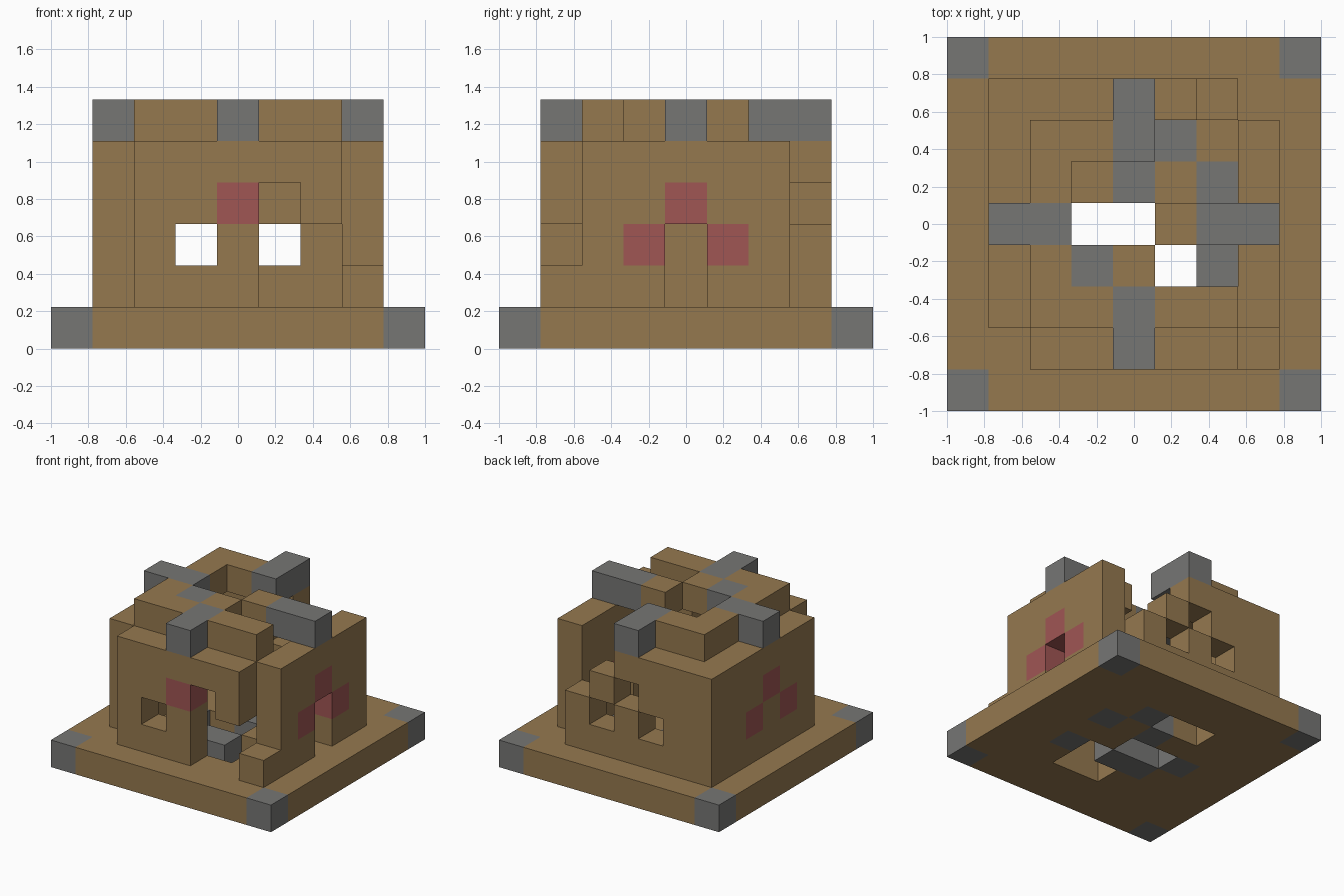
import bpy
import bmesh
from mathutils import Vector

old = bpy.data.objects.get("Cube")
if old:
    bpy.data.objects.remove(old, do_unlink=True)

CELLS = 9
SIZE = 2 / CELLS


def material(name, rgb):
    mat = bpy.data.materials.new(name)
    mat.use_nodes = True
    colour = (*rgb, 1)
    mat.diffuse_color = colour
    shader = next(n for n in mat.node_tree.nodes if n.type == "BSDF_PRINCIPLED")
    shader.inputs["Base Color"].default_value = colour
    return mat


KEYS = "bgr"
MATERIALS = [
    material("brown", (0.30, 0.19, 0.078)),
    material("grey", (0.18, 0.18, 0.175)),
    material("red", (0.35, 0.092, 0.088)),
]


def read_grid(rows, origin, across, up):
    """Turn rows of letters (top row first) into cells keyed by position."""
    cells = {}
    for v, row in enumerate(reversed(rows)):
        for u, key in enumerate(row):
            if key != ".":
                place = Vector(origin) + Vector(across) * u + Vector(up) * v
                cells[tuple(int(c) for c in place)] = KEYS.index(key)
    return cells


X, Y, Z = (1, 0, 0), (0, 1, 0), (0, 0, 1)

PARTS = {
    # Base slab with grey corners and floor openings
    "base_floor": read_grid([
        "gbbbbbbbg",
        "bbbbbbbbb",
        "bbb..gbbb",
        "bbbbgbgbb",
        "bbg..bbbb",
        "bbbgg.gbb",
        "bbbb..bbb",
        "bbbbbbbbb",
        "gbbbbbbbg"], (0, 0, 0), X, Y),
    # Four walls with window and door openings
    "front_wall": read_grid([
        "bbbbb.",
        "bbr.b.",
        "b.b...",
        "bbb..b"], (2, 1, 1), X, Z),
    "back_wall": read_grid([
        "bbbb..",
        "bbb.b.",
        "bb.b.b",
        "bbbbbb"], (1, 7, 1), X, Z),
    "left_wall": read_grid([
        "bbbbb",
        "bbrbb",
        "br.rb",
        "bb.bb"], (7, 2, 1), Y, Z),
    "right_wall": read_grid([
        "bbbbb",
        "bbrbb",
        "brbrb",
        "bbbbb"], (1, 2, 1), Y, Z),
    # Open roof with beams reaching over each wall
    "roof": read_grid([
        "...g...",
        ".bbg...",
        ".b.....",
        "gg..bgg",
        ".bgb...",
        ".bbgbb.",
        "...g..."], (1, 1, 5), X, Y),
}

SOLID = set().union(*PARTS.values())


def build(name, cells):
    """Make one mesh from the exposed faces of a part's cells."""
    bm = bmesh.new()
    for cell, colour in cells.items():
        corner = Vector(cell)
        for axis in range(3):
            for side in (0, 1):
                step = list(cell)
                step[axis] += 2 * side - 1
                if tuple(step) in SOLID:
                    continue
                a, b = Vector((0, 0, 0)), Vector((0, 0, 0))
                a[(axis + 1) % 3] = 1
                b[(axis + 2) % 3] = 1
                start = corner.copy()
                start[axis] += side
                ring = [start, start + a, start + a + b, start + b]
                if not side:
                    ring.reverse()
                face = bm.faces.new([bm.verts.new(p) for p in ring])
                face.material_index = colour
    bmesh.ops.remove_doubles(bm, verts=bm.verts, dist=0.001)
    for vert in bm.verts:
        vert.co = vert.co * SIZE - Vector((1, 1, 0))
    mesh = bpy.data.meshes.new(name)
    bm.to_mesh(mesh)
    bm.free()
    for mat in MATERIALS:
        mesh.materials.append(mat)
    bpy.context.collection.objects.link(bpy.data.objects.new(name, mesh))


for part, part_cells in PARTS.items():
    build(part, part_cells)
